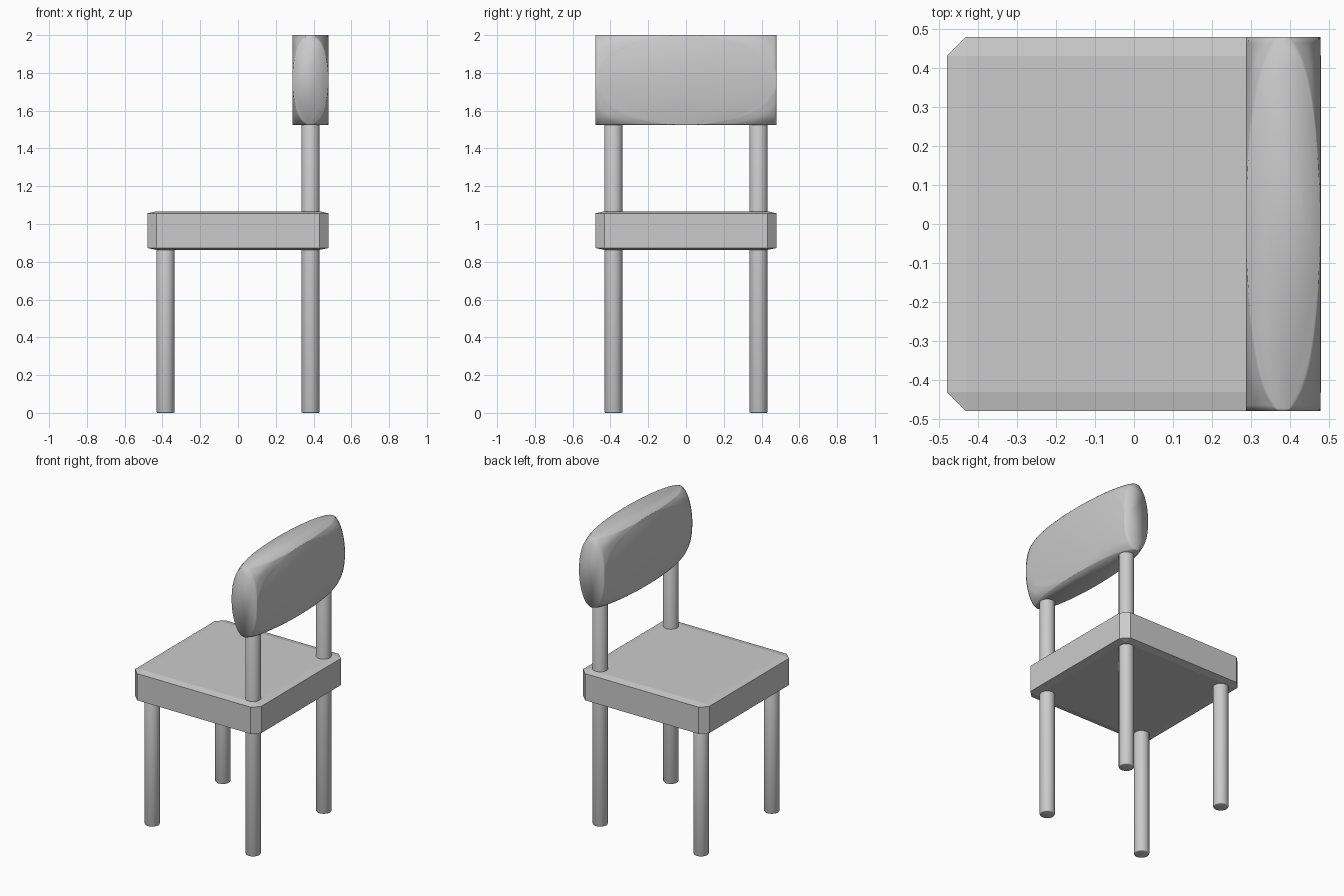
import bpy, bmesh
from mathutils import Matrix, Vector

if "Cube" in bpy.data.objects:
    bpy.data.objects.remove(bpy.data.objects["Cube"])


def finish(bm, name, loc, scale, smooth):
    """Scale the unit mesh to its final size and link it as an object."""
    bmesh.ops.transform(bm, matrix=Matrix.Translation(loc) @ Matrix.Diagonal((*scale, 1)),
                        verts=bm.verts)
    bmesh.ops.recalc_face_normals(bm, faces=bm.faces)
    for f in bm.faces:
        f.smooth = smooth
    mesh = bpy.data.meshes.new(name)
    bm.to_mesh(mesh)
    bm.free()
    obj = bpy.data.objects.new(name, mesh)
    bpy.context.collection.objects.link(obj)
    return obj


def leg(name, x, y, top):
    bm = bmesh.new()
    bmesh.ops.create_cone(bm, cap_ends=True, segments=32, radius1=0.048, radius2=0.048,
                          depth=top)
    # softened rims
    rims = [e for e in bm.edges if abs(e.verts[0].co.z - e.verts[1].co.z) < 1e-5]
    bmesh.ops.bevel(bm, geom=rims, offset=0.006, segments=2, profile=0.5, affect='EDGES')
    return finish(bm, name, Vector((x, y, top / 2)), (1, 1, 1), True)


# Seat: chamfered cube squashed flat
bm = bmesh.new()
bmesh.ops.create_cube(bm, size=2)
bmesh.ops.bevel(bm, geom=bm.edges[:], offset=0.1, segments=1, affect='EDGES')
finish(bm, "seat", Vector((0, 0, 0.965)), (0.48, 0.48, 0.102), False)

# Backrest: cube with fully rounded-off corners, stretched into a cushion
bm = bmesh.new()
bmesh.ops.create_cube(bm, size=2)
bmesh.ops.bevel(bm, geom=bm.verts[:], offset=49.9, offset_type='PERCENT', segments=10,
                profile=0.5, affect='VERTICES')
bmesh.ops.remove_doubles(bm, verts=bm.verts, dist=0.01)
finish(bm, "backrest", Vector((0.383, 0, 1.7625)), (0.0955, 0.48, 0.2375), True)

# Front legs, and back legs that run up into the backrest
for y, side in ((-0.384, "right"), (0.384, "left")):
    leg("front_leg_" + side, -0.384, y, 0.9)
    leg("back_post_" + side, 0.384, y, 1.62)
